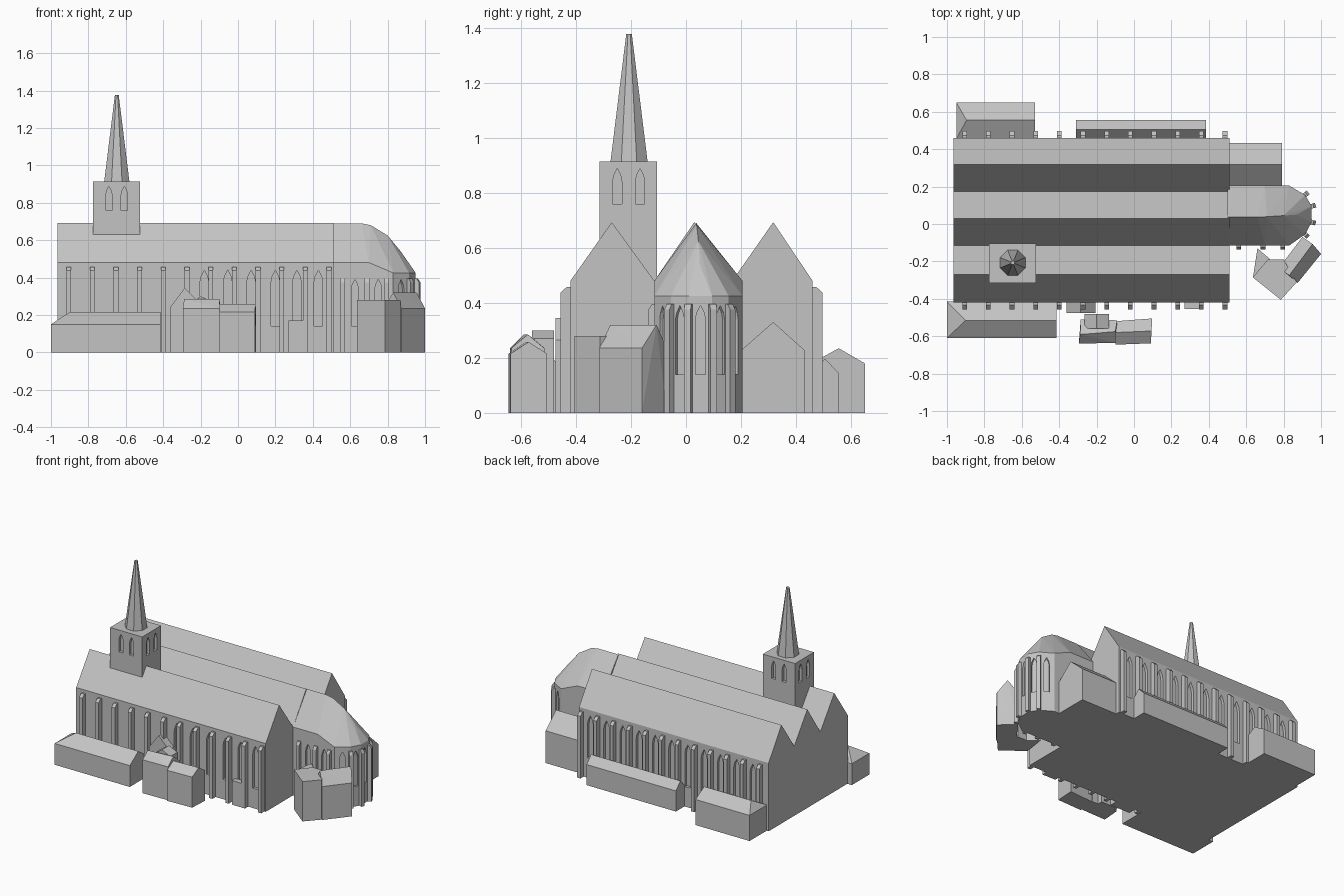
import bpy, bmesh, math
from mathutils import Vector

if "Cube" in bpy.data.objects:
    bpy.data.objects.remove(bpy.data.objects["Cube"])

stone = bpy.data.materials.new("grey stone")
stone.diffuse_color = (0.55, 0.55, 0.55, 1)
stone.use_nodes = True
stone.node_tree.nodes["Principled BSDF"].inputs["Base Color"].default_value = stone.diffuse_color


def finish(name, bm):
    bmesh.ops.recalc_face_normals(bm, faces=bm.faces)
    me = bpy.data.meshes.new(name)
    bm.to_mesh(me)
    bm.free()
    me.materials.append(stone)
    ob = bpy.data.objects.new(name, me)
    bpy.context.collection.objects.link(ob)
    return ob


def hull(name, pts):
    """Convex block around the points."""
    bm = bmesh.new()
    vs = [bm.verts.new(p) for p in pts]
    r = bmesh.ops.convex_hull(bm, input=vs)
    junk = {g for g in r["geom_interior"] + r["geom_unused"] if isinstance(g, bmesh.types.BMVert)}
    bmesh.ops.delete(bm, geom=list(junk), context='VERTS')
    bmesh.ops.dissolve_limit(bm, angle_limit=0.01, verts=bm.verts, edges=bm.edges)
    return finish(name, bm)


def add_prism(bm, profile, origin, side, out):
    """Extrude an (along-wall, z) profile from origin by the out vector."""
    o, s, d = Vector(origin), Vector(side), Vector(out)
    a = [bm.verts.new(o + s * u + Vector((0, 0, z))) for u, z in profile]
    b = [bm.verts.new(v.co + d) for v in a]
    n = len(a)
    bm.faces.new(a)
    bm.faces.new(b[::-1])
    for i in range(n):
        bm.faces.new((a[i], b[i], b[(i + 1) % n], a[(i + 1) % n]))


def prism(name, profile, origin, side, out):
    bm = bmesh.new()
    add_prism(bm, profile, origin, side, out)
    return finish(name, bm)


def footprint(pts, z):
    return [(x, y, z) for x, y in pts]


def house(name, corners, eave, ridge, top):
    """Walls over a convex footprint with a ridged roof."""
    return hull(name, footprint(corners, 0) + footprint(corners, eave) + footprint(ridge, top))


def rect(x0, x1, y0, y1):
    return [(x0, y0), (x1, y0), (x1, y1), (x0, y1)]


def lancet(w, z0, z1):
    h = w / 2
    return [(-h, z0), (h, z0), (h, z1 - 1.4 * w), (h * .75, z1 - .75 * w), (0, z1),
            (-h * .75, z1 - .75 * w), (-h, z1 - 1.4 * w)]


def cut_windows(ob, spots, w, z0, z1, depth):
    """Recess pointed windows; each spot is (x, y, outward direction)."""
    bm = bmesh.new()
    for x, y, n in spots:
        n = Vector((n[0], n[1], 0)).normalized()
        add_prism(bm, lancet(w, z0, z1), Vector((x, y, 0)) + n * .02, (-n.y, n.x, 0), -n * (depth + .02))
    cutter = finish("window_cutter", bm)
    cutter.hide_render = True
    mod = ob.modifiers.new("windows", 'BOOLEAN')
    mod.operation = 'DIFFERENCE'
    mod.solver = 'EXACT'
    mod.object = cutter
    bpy.context.view_layer.objects.active = ob
    bpy.ops.object.modifier_apply(modifier=mod.name)
    bpy.data.objects.remove(cutter)


def buttresses(name, spots, w, depth, top):
    """Piers with a sloped cap; each spot is (x, y, outward direction)."""
    bm = bmesh.new()
    prof = [(-.02, 0), (depth, 0), (depth, top - .02), (depth * .4, top), (-.02, top)]
    for x, y, n in spots:
        n = Vector((n[0], n[1], 0)).normalized()
        t = Vector((-n.y, n.x, 0))
        add_prism(bm, prof, Vector((x, y, 0)) - t * w / 2, n, t * w)
    return finish(name, bm)


S, N, E, W = (0, -1), (0, 1), (1, 0), (-1, 0)

# Three-aisled hall with parallel gable roofs
hall = prism("hall", [(-.42, 0), (.46, 0), (.46, .48), (.317, .693), (.175, .49), (.03, .693),
                      (-.115, .48), (-.27, .693), (-.42, .48)], (-.965, 0, 0), (0, 1, 0), (1.475, 0, 0))
bays = [-.905 + .1265 * i for i in range(12)]
south_x = [-.18, -.055, .07, .2, .315, .43]
cut_windows(hall, [(x, -.42, S) for x in south_x] + [(x + .063, .46, N) for x in bays[:-1]],
            .045, .14, .44, .02)
buttresses("hall_buttresses", [(x, -.42, S) for x in bays] + [(x, .46, N) for x in bays], .025, .036, .457)

# Choir with rounded apse and curved hip roof
apse = [(.83, -.115), (.915, -.055), (.95, .01), (.95, .095), (.915, .155), (.83, .205)]
walls = [(.5, -.115)] + apse + [(.5, .205)]
choir = hull("choir", footprint(walls, 0) + footprint(walls, .425)
             + [(x, y, .48) for x in (.5, .7) for y in (-.115, .205)]
             + [(.5, .037, .69), (.66, .037, .69), (.71, .039, .68), (.8, .045, .625), (.87, .05, .54)])
mids = []
for (x0, y0), (x1, y1) in zip(apse, apse[1:]):
    mids.append(((x0 + x1) / 2, (y0 + y1) / 2, (y1 - y0, x0 - x1)))
cut_windows(choir, mids + [(.625, -.115, S), (.75, -.115, S)], .036, .14, .39, .015)
buttresses("choir_buttresses", [(x, -.115, S) for x in (.56, .69, .795)]
           + [(x, y, (x - .8, y - .05)) for x, y in apse[1:-1]], .025, .022, .395)

# Tower and octagonal spire
tower = hull("tower", footprint(rect(-.775, -.525, -.315, -.105), .45) + footprint(rect(-.775, -.525, -.315, -.105), .913))
spots = [(x, y, n) for x in (-.69, -.608) for y, n in ((-.315, S), (-.105, N))]
spots += [(x, y, n) for y in (-.25, -.167) for x, n in ((-.775, W), (-.525, E))]
cut_windows(tower, spots, .033, .76, .888, .02)
ring = [(math.cos(math.pi * (i + .5) / 4), math.sin(math.pi * (i + .5) / 4)) for i in range(8)]
hull("spire", [(-.648 + c * r, -.207 + s * r, z) for r, z in ((.073, .913), (.011, 1.377)) for c, s in ring])

# Low side annexes
house("southwest_annex", rect(-1, -.415, -.61, -.415), .15, [(-.9, -.515), (-.415, -.515)], .215)
house("northwest_annex", rect(-.95, -.53, .455, .65), .18, [(-.895, .555), (-.53, .555)], .235)
house("north_annex", rect(-.31, .385, .455, .555), .145, [(-.31, .505), (.385, .505)], .197)
house("sacristy", rect(.505, .79, .2, .432), .227, [(.505, .317), (.79, .317)], .33)

# Small porch and lean-to on the south wall
prism("south_porch", [(-.36, 0), (-.205, 0), (-.205, .265), (-.285, .345), (-.36, .245)],
      (0, -.415, 0), (1, 0, 0), (0, -.06, 0))
hull("south_leanto", footprint(rect(.27, .35, -.455, -.415), 0) + footprint(rect(.27, .35, -.455, -.415), .17))

# Cluster of small houses to the south
house("west_cottage", [(-.295, -.64), (-.1, -.635), (-.09, -.515), (-.285, -.51)], .235,
      [(-.288, -.59), (-.215, -.585), (-.1, -.575)], .285)
house("east_cottage", [(-.1, -.645), (.09, -.638), (.097, -.505), (-.1, -.52)], .215,
      [(-.1, -.58), (.094, -.572)], .258)
prism("cottage_gable", [(-.265, 0), (-.135, 0), (-.135, .27), (-.2, .3), (-.265, .255)],
      (0, -.56, 0), (1, 0, 0), (0, .08, 0))

# Turned house beside the apse
house("corner_house", [(.875, -.315), (1, -.16), (.9, -.07), (.775, -.235)], .235,
      [(.83, -.275), (.955, -.107)], .32)
flat = [(.635, -.285), (.785, -.405), (.87, -.312), (.8, -.19), (.715, -.19)]
hull("corner_wing", footprint(flat, 0) + footprint(flat, .28))
lean = [(.637, -.28), (.66, -.13), (.73, -.19)]
hull("corner_leanto", footprint(lean, 0) + footprint(lean, .27))
